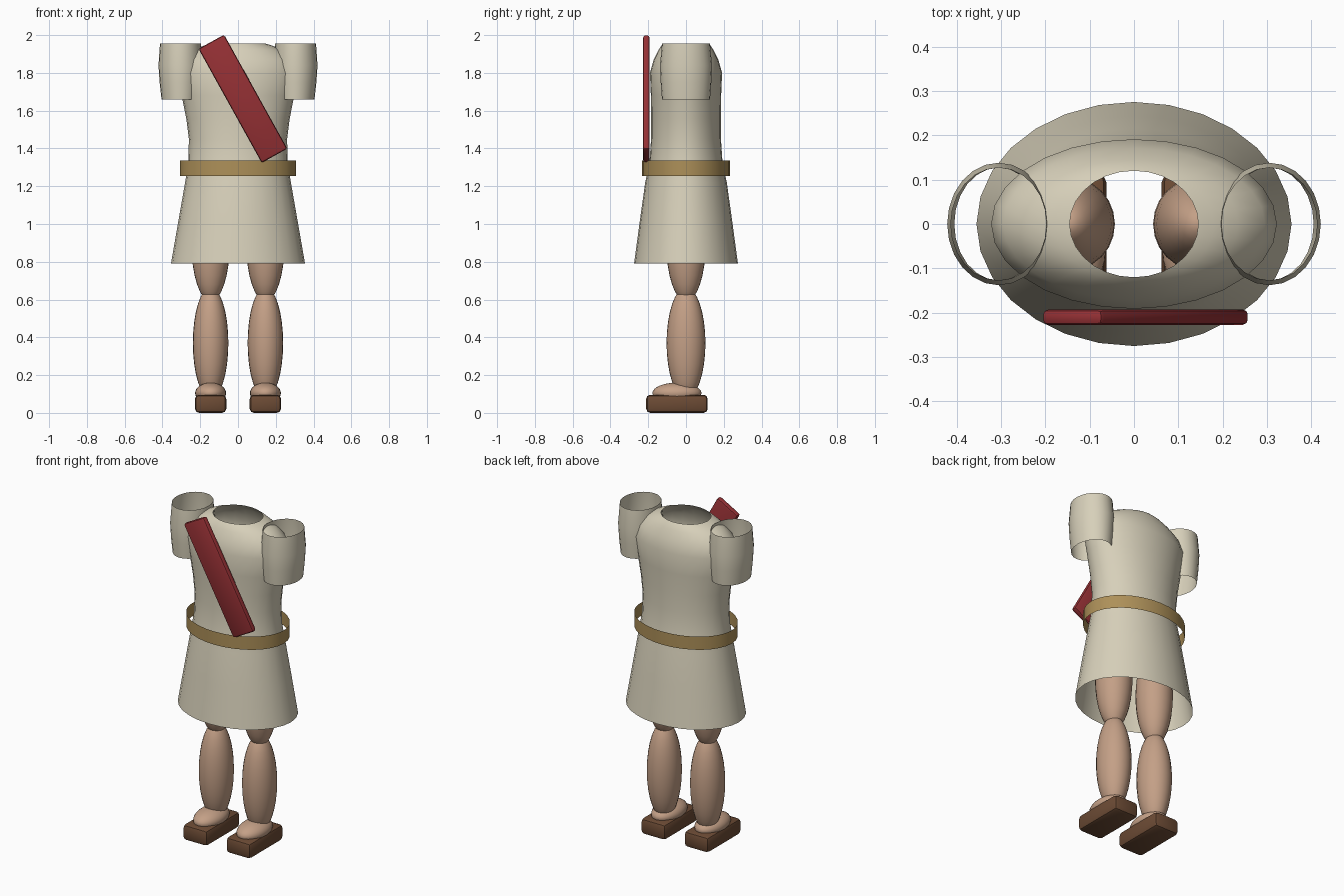
import bpy, bmesh
from math import pi, sin, cos, radians

cube = bpy.data.objects.get("Cube")
if cube:
    bpy.data.objects.remove(cube, do_unlink=True)


def material(name, rgb):
    mat = bpy.data.materials.new(name)
    mat.use_nodes = True
    mat.diffuse_color = (*rgb, 1)
    bsdf = next(n for n in mat.node_tree.nodes if n.type == 'BSDF_PRINCIPLED')
    bsdf.inputs["Base Color"].default_value = (*rgb, 1)
    bsdf.inputs["Roughness"].default_value = 0.8
    return mat


linen = material("linen", (0.68, 0.63, 0.49))
tan_leather = material("tan_leather", (0.42, 0.28, 0.10))
skin = material("skin", (0.55, 0.35, 0.24))
brown_leather = material("brown_leather", (0.15, 0.07, 0.035))
red_cloth = material("red_cloth", (0.30, 0.03, 0.035))


def finish(bm, name, mat, location=(0, 0, 0), angle=60):
    mesh = bpy.data.meshes.new(name)
    bmesh.ops.recalc_face_normals(bm, faces=bm.faces)
    bm.to_mesh(mesh)
    bm.free()
    mesh.materials.append(mat)
    obj = bpy.data.objects.new(name, mesh)
    bpy.context.collection.objects.link(obj)
    obj.location = location
    bpy.ops.object.select_all(action='DESELECT')
    obj.select_set(True)
    bpy.context.view_layer.objects.active = obj
    bpy.ops.object.shade_smooth_by_angle(angle=radians(angle))
    return obj


def shell(name, rings, mat, x=0, sides=28):
    """Open cloth tube through elliptical rings given as (z, x radius, y radius)."""
    bm = bmesh.new()
    loops = []
    for z, rx, ry in rings:
        turns = [2 * pi * i / sides for i in range(sides)]
        loops.append([bm.verts.new((rx * cos(a), ry * sin(a), z)) for a in turns])
    for low, high in zip(loops, loops[1:]):
        for i in range(sides):
            j = (i + 1) % sides
            bm.faces.new((low[i], low[j], high[j], high[i]))
    return finish(bm, name, mat, (x, 0, 0))


def ellipsoid(name, location, radii, mat):
    bm = bmesh.new()
    bmesh.ops.create_uvsphere(bm, u_segments=24, v_segments=16, radius=1)
    bmesh.ops.scale(bm, vec=radii, verts=bm.verts)
    return finish(bm, name, mat, location)


def rounded_box(name, location, size, bevel, mat):
    bm = bmesh.new()
    bmesh.ops.create_cube(bm, size=1)
    bmesh.ops.scale(bm, vec=size, verts=bm.verts)
    bmesh.ops.bevel(bm, geom=bm.edges[:], offset=bevel, segments=2,
                    profile=0.5, affect='EDGES')
    return finish(bm, name, mat, location, 30)


# Tunic body, open at the hem and neck
shell("tunic", [
    (0.79, 0.355, 0.275), (1.02, 0.315, 0.244), (1.22, 0.28, 0.216),
    (1.33, 0.263, 0.193), (1.45, 0.26, 0.185), (1.56, 0.274, 0.184),
    (1.68, 0.298, 0.186), (1.80, 0.322, 0.191), (1.87, 0.295, 0.171),
    (1.92, 0.235, 0.146), (1.945, 0.18, 0.13), (1.955, 0.145, 0.12),
], linen)

# Loose belt band
shell("belt", [(1.255, 0.308, 0.232), (1.335, 0.308, 0.232)], tan_leather, sides=32)

# Sash lying diagonally across the chest
sash = rounded_box("sash", (0.026, -0.21, 1.663), (0.155, 0.035, 0.69), 0.012, red_cloth)
sash.rotation_euler.y = radians(-29)

# Sleeves, legs and sandals on both sides
for side, s in (("left", 1), ("right", -1)):
    shell(side + "_sleeve", [
        (1.66, 0.1, 0.127), (1.75, 0.11, 0.134),
        (1.84, 0.116, 0.138), (1.955, 0.108, 0.127),
    ], linen, x=s * 0.305, sides=24)
    x = s * 0.145
    ellipsoid(side + "_thigh", (x, 0, 0.90), (0.102, 0.105, 0.31), skin)
    ellipsoid(side + "_shin", (x, 0, 0.37), (0.094, 0.103, 0.295), skin)
    ellipsoid(side + "_foot", (x, -0.048, 0.105), (0.082, 0.13, 0.055), skin)
    rounded_box(side + "_sandal", (x, -0.048, 0.048), (0.166, 0.326, 0.096), 0.022, brown_leather)
